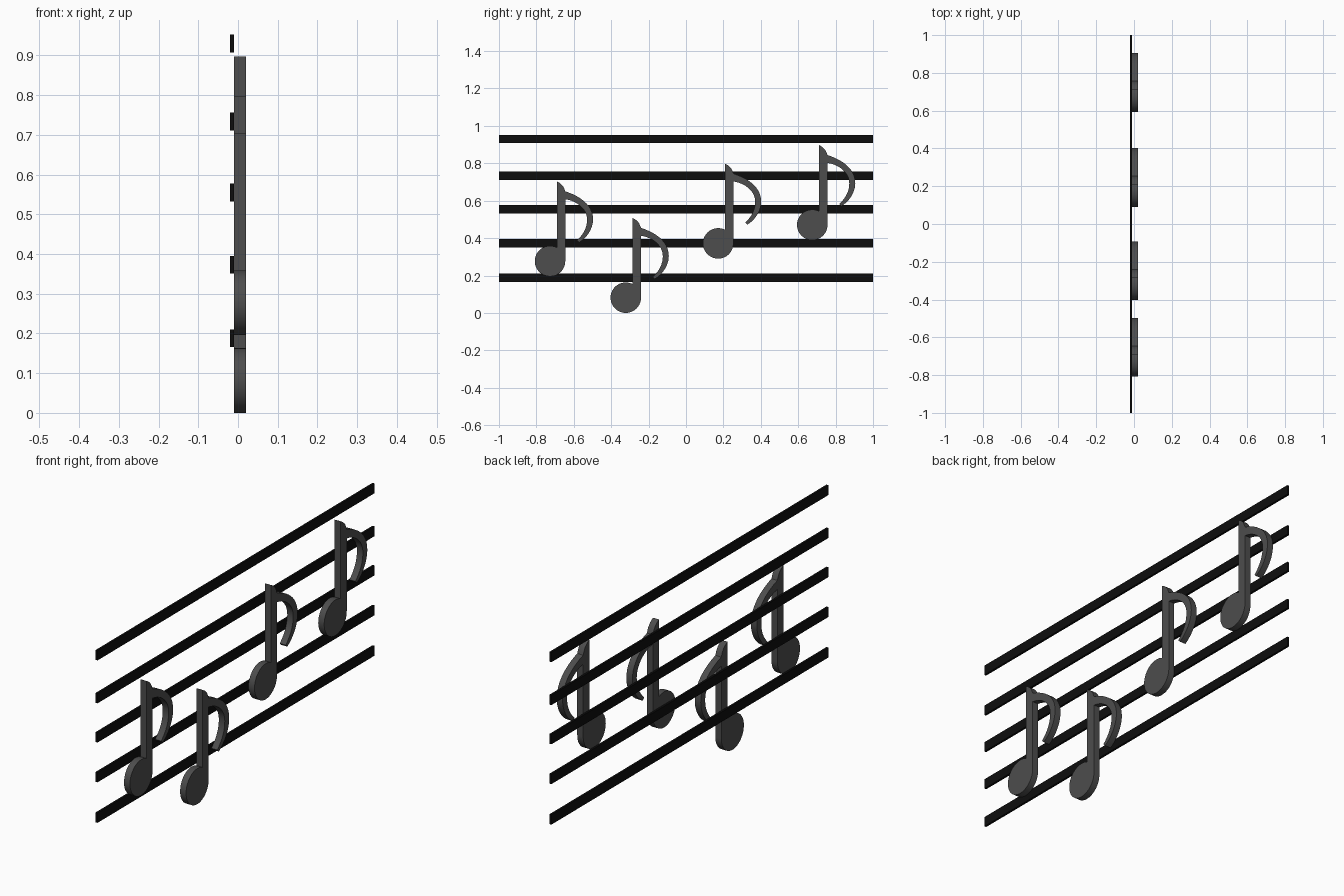
import bpy, bmesh, math
from mathutils import Vector
from mathutils.geometry import interpolate_bezier

if "Cube" in bpy.data.objects:
    bpy.data.objects.remove(bpy.data.objects["Cube"])


def material(name, v):
    m = bpy.data.materials.new(name)
    m.diffuse_color = (v, v, v, 1)
    m.use_nodes = True
    m.node_tree.nodes["Principled BSDF"].inputs["Base Color"].default_value = m.diffuse_color
    return m


black = material("black", 0.004)
charcoal = material("charcoal", 0.075)


def curve(points, n=12):
    # sample chained cubic beziers given as y, z points
    out = []
    for i in range(0, len(points) - 1, 3):
        seg = [Vector((0, *p)) for p in points[i:i + 4]]
        out += interpolate_bezier(*seg, n)[(1 if i else 0):]
    return [(p.y, p.z) for p in out]


# Staff lines
for i, z in enumerate((0.188, 0.373, 0.555, 0.734, 0.930)):
    bpy.ops.mesh.primitive_cube_add(size=1, location=(-0.015, 0, z))
    line = bpy.context.object
    line.name = f"staff_line_{i + 1}"
    line.scale = (0.01, 2, 0.045)
    bpy.ops.object.transform_apply(location=False, rotation=False, scale=True)
    line.data.materials.append(black)

# Note outline: stem side, flag, stem top, round head
R, STEM_L = 0.0815, 0.037
inner = curve([(R, 0.331), (0.145, 0.322), (0.198, 0.277), (0.198, 0.223),
               (0.198, 0.181), (0.18, 0.144), (0.144, 0.111)])
outer = curve([(0.155, 0.1), (0.2, 0.126), (0.23, 0.176), (0.23, 0.223),
               (0.23, 0.298), (0.165, 0.346), (R, 0.373)])
tip = curve([(0.077, 0.385), (0.07, 0.405), (0.055, 0.418), (STEM_L, 0.426)], 6)
start = math.acos(STEM_L / R)
N = 48
head = [(R * math.cos(a), R * math.sin(a)) for a in
        (start + (2 * math.pi - start) * k / N for k in range(N + 1))]
outline = inner + outer + tip + head

# Extruded note mesh, shared by all four notes
bm = bmesh.new()
face = bm.faces.new([bm.verts.new((-0.01, y, z)) for y, z in outline])
ext = bmesh.ops.extrude_face_region(bm, geom=[face], use_keep_orig=True)
bmesh.ops.translate(bm, vec=(0.03, 0, 0),
                    verts=[g for g in ext["geom"] if isinstance(g, bmesh.types.BMVert)])
bmesh.ops.recalc_face_normals(bm, faces=bm.faces)
mesh = bpy.data.meshes.new("eighth_note")
bm.to_mesh(mesh)
bm.free()
mesh.materials.append(charcoal)

# Place the notes
for i, (y, z) in enumerate(((-0.727, 0.277), (-0.322, R), (0.172, 0.372), (0.675, 0.471))):
    note = bpy.data.objects.new(f"eighth_note_{i + 1}", mesh)
    note.location = (0, y, z)
    bpy.context.collection.objects.link(note)

bpy.ops.object.select_all(action="DESELECT")
note.select_set(True)
bpy.context.view_layer.objects.active = note
bpy.ops.object.shade_smooth_by_angle(angle=math.radians(30))
